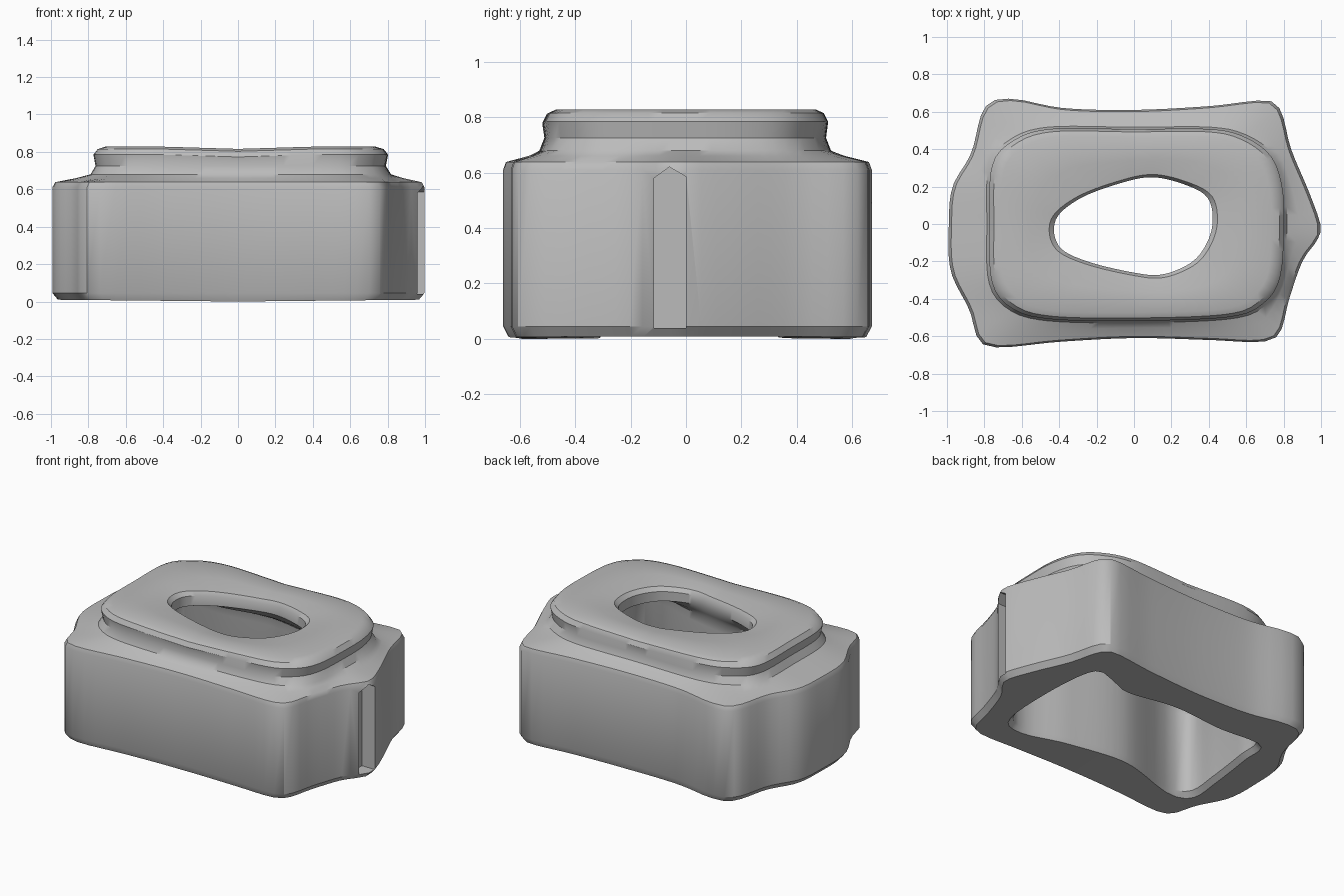
import bpy
import bmesh
import math
from mathutils import Vector

SEGMENTS = 112

if "Cube" in bpy.data.objects:
    bpy.data.objects.remove(bpy.data.objects["Cube"], do_unlink=True)


def make_material(name, value):
    mat = bpy.data.materials.new(name)
    mat.use_nodes = True
    colour = (value, value, value, 1)
    mat.diffuse_color = colour
    mat.node_tree.nodes["Principled BSDF"].inputs["Base Color"].default_value = colour
    return mat


def smooth_outline(points):
    """Spline through the points, sampled at equal angles."""
    pts = [Vector(p) for p in points]
    count = len(pts)
    dense = []
    for i in range(count):
        a, b, c, d = (pts[(i + k) % count] for k in (-1, 0, 1, 2))
        for step in range(8):
            t = step / 8
            dense.append(b + (c - a) * t / 2
                         + (a - b * 2.5 + c * 2 - d / 2) * t ** 2
                         + ((b - c) * 3 + d - a) * t ** 3 / 2)
    ring = []
    for k in range(SEGMENTS):
        angle = math.tau * k / SEGMENTS
        ray = Vector((math.cos(angle), math.sin(angle)))
        for p, q in zip(dense, dense[1:] + dense[:1]):
            side_p, side_q = ray.cross(p), ray.cross(q)
            if side_p <= 0 < side_q:
                ring.append(p.lerp(q, side_p / (side_p - side_q)))
                break
    return ring


def scaled(ring, factor):
    return [p * factor for p in ring]


def mixed(first, second, t):
    return [p.lerp(q, t) for p, q in zip(first, second)]


# Plan outlines, counter-clockwise
base = smooth_outline([
    (1, -.02), (.94, .16), (.84, .4), (.79, .59), (.71, .66), (.4, .63), (0, .61),
    (-.38, .62), (-.66, .67), (-.8, .62), (-.87, .38), (-.97, .2), (-.99, 0),
    (-.98, -.25), (-.88, -.46), (-.83, -.62), (-.72, -.66), (-.4, -.63), (0, -.61),
    (.4, -.62), (.68, -.63), (.78, -.58), (.83, -.4), (.9, -.2), (.97, -.1)])
collar = smooth_outline([
    (.79, 0), (.78, .2), (.72, .36), (.58, .46), (.4, .5), (0, .5), (-.45, .5),
    (-.65, .43), (-.75, .3), (-.76, 0), (-.75, -.3), (-.65, -.44), (-.45, -.5),
    (0, -.51), (.5, -.49), (.68, -.42), (.77, -.28)])
top_hole = smooth_outline([
    (.42, 0), (.4, .13), (.3, .2), (.1, .25), (-.1, .21), (-.3, .13), (-.42, .02),
    (-.4, -.12), (-.25, -.2), (0, -.26), (.15, -.27), (.3, -.21), (.38, -.12)])
cavity = smooth_outline([
    (.66, 0), (.63, .34), (.54, .4), (.33, .32), (0, .37), (-.35, .34), (-.66, .34),
    (-.7, .15), (-.74, -.15), (-.75, -.37), (-.6, -.42), (-.19, -.3), (.2, -.35),
    (.48, -.43), (.63, -.36)])

# Rings swept up the outside, over the top and down the inside
rings = [
    (scaled(base, .97), .01), (base, .045), (base, .61), (scaled(base, .985), .638),
    (mixed(base, collar, .55), .66), (scaled(collar, 1.035), .68), (collar, .725),
    (scaled(collar, 1.015), .785), (scaled(collar, .985), .815),
    (scaled(collar, .93), .828), (mixed(collar, top_hole, .6), .825),
    (scaled(top_hole, 1.06), .81), (top_hole, .785), (top_hole, .72),
    (mixed(top_hole, cavity, .4), .67), (mixed(top_hole, cavity, .9), .63),
    (cavity, .57), (cavity, .04), (scaled(cavity, 1.04), .012)]

bm = bmesh.new()
loops = []
for ring, height in rings:
    loop = []
    for p in ring:
        # The top sags slightly in the middle of its long sides
        sag = .012 * (1 - min(1, abs(p.x) / .4)) if height > .75 else 0
        dip = .01 * (1 - min(1, abs(p.x))) if height < .03 else 0
        loop.append(bm.verts.new((p.x, p.y, height - sag - dip)))
    loops.append(loop)
for low, high in zip(loops, loops[1:] + loops[:1]):
    for i in range(SEGMENTS):
        j = (i + 1) % SEGMENTS
        bm.faces.new((low[i], low[j], high[j], high[i]))
bmesh.ops.recalc_face_normals(bm, faces=bm.faces)
mesh = bpy.data.meshes.new("hollow_housing")
bm.to_mesh(mesh)
bm.free()
housing = bpy.data.objects.new("hollow_housing", mesh)
bpy.context.collection.objects.link(housing)
mesh.materials.append(make_material("plain_grey", .5))

# Tall side notch with a pointed top
bm = bmesh.new()
outline = [(-.115, .04), (0, .04), (0, .585), (-.06, .62), (-.115, .58)]
face = bm.faces.new([bm.verts.new((.9, y, z)) for y, z in outline])
extruded = bmesh.ops.extrude_face_region(bm, geom=[face])["geom"]
bmesh.ops.translate(bm, vec=(.2, 0, 0),
                    verts=[v for v in extruded if isinstance(v, bmesh.types.BMVert)])
bmesh.ops.recalc_face_normals(bm, faces=bm.faces)
cut_mesh = bpy.data.meshes.new("notch_cutter")
bm.to_mesh(cut_mesh)
bm.free()
cutter = bpy.data.objects.new("notch_cutter", cut_mesh)
cutter.hide_render = True
bpy.context.collection.objects.link(cutter)

bpy.ops.object.select_all(action='DESELECT')
housing.select_set(True)
bpy.context.view_layer.objects.active = housing
notch = housing.modifiers.new("side_notch", 'BOOLEAN')
notch.operation = 'DIFFERENCE'
notch.solver = 'EXACT'
notch.object = cutter
bpy.ops.object.modifier_apply(modifier=notch.name)
bpy.data.objects.remove(cutter, do_unlink=True)
bpy.ops.object.shade_smooth_by_angle(angle=math.radians(35))
